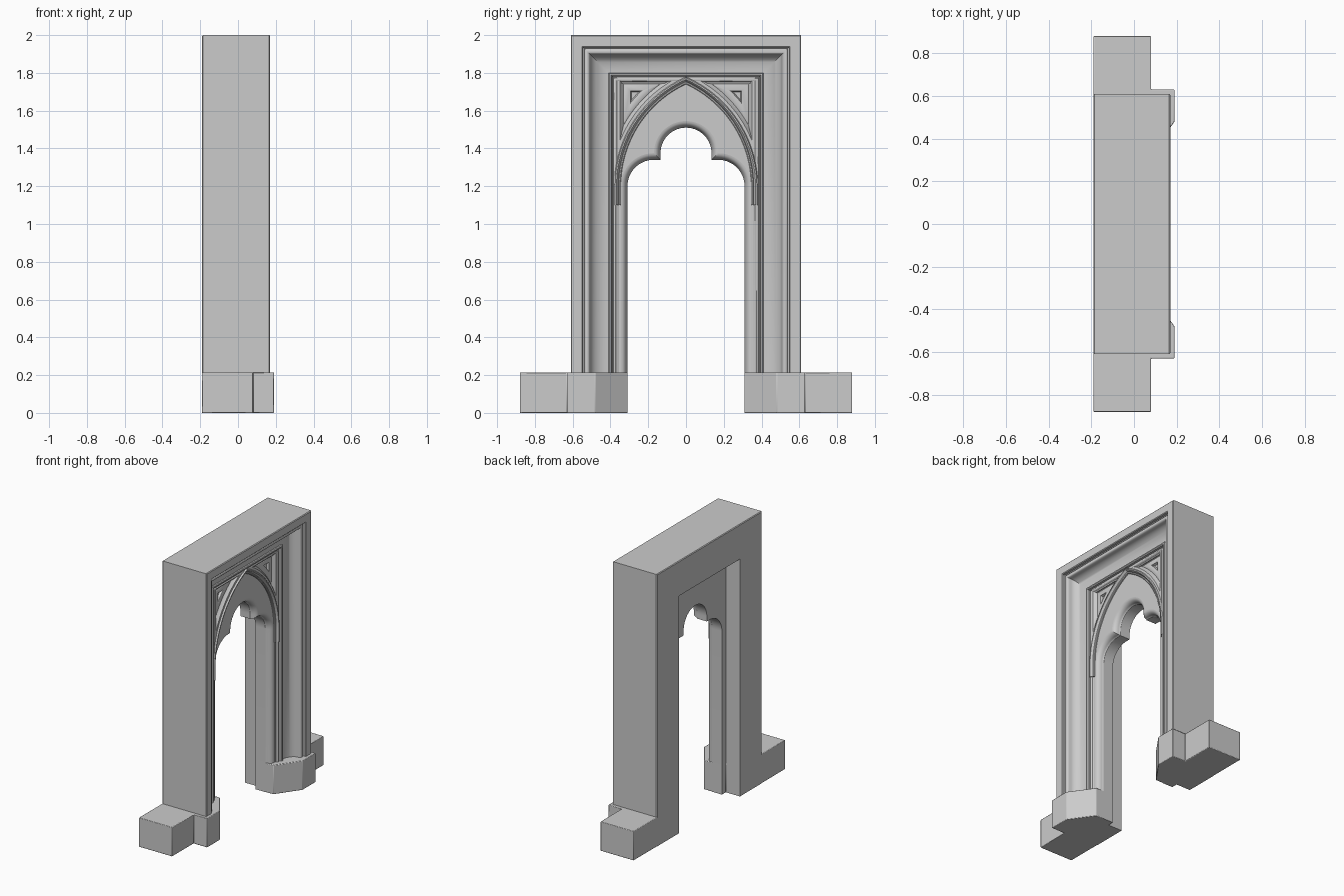
import bpy, bmesh
from math import sin, cos, pi, acos, sqrt

if "Cube" in bpy.data.objects:
    bpy.data.objects.remove(bpy.data.objects["Cube"])


def finish(name, bm, angle=0.6, bevel=0.0):
    bmesh.ops.remove_doubles(bm, verts=bm.verts, dist=1e-5)
    bmesh.ops.recalc_face_normals(bm, faces=bm.faces)
    me = bpy.data.meshes.new(name)
    bm.to_mesh(me)
    bm.free()
    ob = bpy.data.objects.new(name, me)
    bpy.context.collection.objects.link(ob)
    if bevel:
        m = ob.modifiers.new("edge", 'BEVEL')
        m.width, m.segments, m.limit_method = bevel, 2, 'ANGLE'
    bpy.ops.object.select_all(action='DESELECT')
    ob.select_set(True)
    bpy.context.view_layer.objects.active = ob
    bpy.ops.object.shade_smooth_by_angle(angle=angle)
    return ob


def sweep(name, path, profile):
    """Sweep a closed (offset, depth) profile; path(offset) gives (y, z) points."""
    bm = bmesh.new()
    rows = [[bm.verts.new((x, y, z)) for y, z in path(d)] for d, x in profile]
    for a, b in zip(rows, rows[1:] + rows[:1]):
        for i in range(len(a) - 1):
            bm.faces.new((a[i], a[i + 1], b[i + 1], b[i]))
    bm.faces.new([r[0] for r in rows])
    bm.faces.new([r[-1] for r in rows])
    return finish(name, bm)


def slab(name, pts, axis, lo, hi, bevel=0.0):
    """Extrude an outline along x (points y, z) or z (points x, y)."""
    bm = bmesh.new()
    put = (lambda p, h: (h, p[0], p[1])) if axis == 'x' else (lambda p, h: (p[0], p[1], h))
    a = [bm.verts.new(put(p, lo)) for p in pts]
    b = [bm.verts.new(put(p, hi)) for p in pts]
    bm.faces.new(a)
    bm.faces.new(b)
    n = len(pts)
    for i in range(n):
        bm.faces.new((a[i], a[(i + 1) % n], b[(i + 1) % n], b[i]))
    return finish(name, bm, bevel=bevel)


def both(half):
    """Complete a right-hand half path whose last point lies on the centre line."""
    return half + [(-y, z) for y, z in reversed(half[:-1])]


def frame_path(d):
    return [(.61 - d, 0), (.61 - d, 2 - d), (d - .61, 2 - d), (d - .61, 0)]


def trefoil(d, n=14):
    half = [(.31 + d, 0)]
    half += [(.17 + (.14 + d) * cos(pi / 2 * i / n), 1.2 + (.14 + d) * sin(pi / 2 * i / n))
             for i in range(n + 1)]
    half += [(.135 + d, 1.34 + d)]
    half += [((.135 + d) * cos(pi / 2 * i / n), 1.375 + (.135 + d) * sin(pi / 2 * i / n))
             for i in range(n)]
    return both(half + [(0, 1.51 + d)])


def pointed(d, n=24, foot=1.1):
    r = .595 + d
    top = acos(.25 / r)
    half = [(r - .25, foot)]
    half += [(r * cos(top * i / n) - .25, 1.2 + r * sin(top * i / n)) for i in range(n)]
    return both(half + [(0, 1.2 + r * sin(top))])


def clean(pts):
    out = []
    for p in pts:
        if not out or abs(p[0] - out[-1][0]) + abs(p[1] - out[-1][1]) > 1e-4:
            out.append(p)
    return out


# Outer surround: face, fillet, bead, hollow and inner roll
profile = [(.005, -.19), (0, -.185), (0, .165), (.005, .17), (.06, .17), (.065, .165),
           (.065, .148), (.072, .142)]
profile += [(.086 - .014 * cos(pi * i / 6), .142 + .012 * sin(pi * i / 6)) for i in range(1, 7)]
profile += [(.102, .135)]
profile += [(.20 - .098 * cos(pi / 2 * i / 10), .135 - .07 * sin(pi / 2 * i / 10)) for i in range(1, 11)]
profile += [(.20, .075), (.204, .08), (.212, .08), (.218, .074), (.22, .06), (.226, .056)]
profile += [(.236 - .01 * cos(pi * i / 6), .056 + .012 * sin(pi * i / 6)) for i in range(1, 7)]
profile += [(.255, .052), (.255, -.19)]
sweep("door_surround", frame_path, profile)

# Recessed panel behind the spandrels, with the cusped opening cut out
hole = clean(trefoil(.035))[::-1]
slab("back_panel", [(-.38, 0), (-.38, 1.79), (.38, 1.79), (.38, 0)] + hole[::-1], 'x', -.075, .02)

# Front field inside the pointed arch
field = pointed(.01, foot=0)[::-1]
slab("arch_field", field + hole[::-1], 'x', .0, .05)

# Hollow-chamfered edge of the trefoil opening
edge = [(0, -.075), (0, .005), (.004, .01)]
edge += [(.004 + .031 * (1 - cos(pi / 2 * i / 6)), .01 + .04 * sin(pi / 2 * i / 6)) for i in range(1, 7)]
sweep("trefoil_edge", trefoil, edge + [(.035, -.075)])

# Pointed arch moulding
sweep("arch_moulding", pointed,
      [(0, .03), (0, .058), (.004, .062), (.01, .062), (.013, .056), (.017, .068), (.023, .075),
       (.03, .075), (.035, .068), (.036, .02)])


# Sunk spandrel panels
def spandrel_ring(d, s, n=12):
    r, y1, z1 = .65 + d, .345 - d, 1.755 - d
    y0 = sqrt(r * r - (z1 - 1.2) ** 2) - .25
    pts = [(s * y1, z1)]
    for i in range(n + 1):
        y = y0 + (y1 - y0) * i / n
        pts.append((s * y, 1.2 + sqrt(r * r - (y + .25) ** 2)))
    return pts


for side, s in (("left", -1), ("right", 1)):
    bm = bmesh.new()
    rings = [[bm.verts.new((x, y, z)) for y, z in spandrel_ring(d, s)]
             for d, x in ((-.02, .01), (-.02, .064), (-.004, .064), (0, .06), (.008, .046),
                          (.014, .042), (.02, .046), (.046, .046), (.05, .044), (.056, .028))]
    for a, b in zip(rings, rings[1:]):
        for i in range(len(a)):
            j = (i + 1) % len(a)
            bm.faces.new((a[i], a[j], b[j], b[i]))
    bm.faces.new(rings[-1])
    bm.faces.new(rings[0])
    finish(side + "_spandrel", bm)

    # Plinth block with splayed inner corner and side return
    plan = [(-.19, .88), (.08, .88), (.08, .63), (.19, .63), (.19, .48), (.07, .31),
            (-.075, .31), (-.075, .355), (-.19, .355)]
    slab(side + "_plinth", [(x, s * y) for x, y in plan], 'z', 0, .215, bevel=.004)
